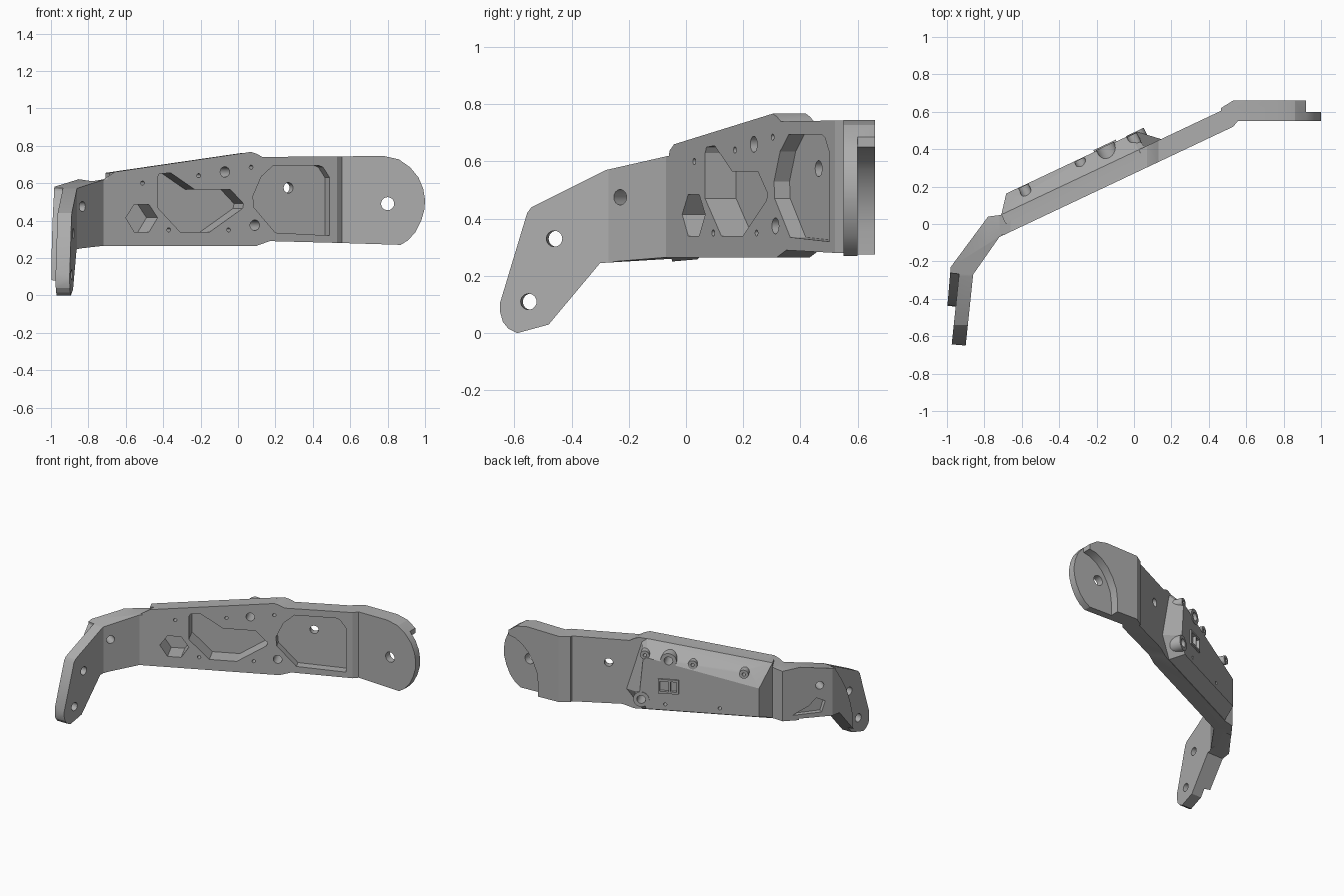
import bpy, bmesh, math
from mathutils import Vector

cube = bpy.data.objects.get("Cube")
if cube:
    bpy.data.objects.remove(cube, do_unlink=True)

grey = bpy.data.materials.new("plain grey")
grey.use_nodes = True
COLOUR = (0.42, 0.42, 0.42, 1)
grey.diffuse_color = COLOUR
grey.node_tree.nodes["Principled BSDF"].inputs["Base Color"].default_value = COLOUR


class Plane:
    """Upright plane: u is read along x or y, z is height, d is depth behind it."""

    def __init__(self, origin, along, axis):
        self.o, self.axis = Vector(origin), axis
        self.t = Vector(along).normalized()
        self.n = Vector((-self.t.y, self.t.x))

    def at(self, u, z, d):
        p = self.o + self.t * ((u - self.o[self.axis]) / self.t[self.axis]) + self.n * d
        return (p.x, p.y, z)

    def circle(self, u, z, r, sides=24):
        k = self.t[self.axis]
        steps = [2 * math.pi * i / sides for i in range(sides)]
        return [(u + r * k * math.cos(a), z + r * math.sin(a)) for a in steps]


beam = Plane((-0.72, -0.07), (1.25, 0.59), 0)
diagonal = Plane((-0.86, -0.27), (0.14, 0.2), 1)
leg = Plane((-0.86, -0.27), (0.04, 0.38), 1)
tab = Plane((0, 0.55), (1, 0), 0)
side = Plane((0, 0), (0, 1), 1)


def loft(name, loops):
    """Closed solid through loops with equal point counts."""
    bm = bmesh.new()
    rings = [[bm.verts.new(p) for p in loop] for loop in loops]
    bm.faces.new(rings[0])
    bm.faces.new(rings[-1])
    for a, b in zip(rings, rings[1:]):
        for i in range(len(a)):
            j = (i + 1) % len(a)
            bm.faces.new((a[i], a[j], b[j], b[i]))
    bmesh.ops.recalc_face_normals(bm, faces=bm.faces)
    mesh = bpy.data.meshes.new(name)
    bm.to_mesh(mesh)
    bm.free()
    mesh.materials.append(grey)
    ob = bpy.data.objects.new(name, mesh)
    bpy.context.collection.objects.link(ob)
    return ob


def prism(name, plane, pts, d0, d1):
    return loft(name, [[plane.at(u, z, d) for u, z in pts] for d in (d0, d1)])


def combine(target, tool, operation):
    mod = target.modifiers.new("bool", 'BOOLEAN')
    mod.object, mod.operation, mod.solver = tool, operation, 'EXACT'
    tool.hide_render = True
    bpy.context.view_layer.objects.active = target
    bpy.ops.object.modifier_apply(modifier=mod.name)
    bpy.data.objects.remove(tool, do_unlink=True)


def cut(plane, pts, d0, d1):
    combine(bracket, prism("cutter", plane, pts, d0, d1), 'DIFFERENCE')


# Bent bar, as seen from above
plan = [(-0.90, -0.65), (-0.86, -0.27), (-0.72, -0.07), (0.53, 0.52), (0.555, 0.55),
        (1.0, 0.55), (1.0, 0.66), (0.53, 0.66), (0.465, 0.62), (0.465, 0.605),
        (-0.715, 0.048), (-0.78, 0.04), (-0.98, -0.23), (-1.015, -0.64)]
bracket = loft("bracket_arm", [[(x, y, z) for x, y in plan] for z in (-0.05, 0.85)])

# Height outline of the beam and rounded tab
beam_outline = [(-1.1, -0.1), (-0.86, -0.1), (-0.85, 0.25), (-0.72, 0.265), (0.10, 0.265),
                (0.17, 0.29), (0.55, 0.28), (0.87, 0.27), (0.91, 0.295), (0.95, 0.34),
                (0.98, 0.40), (0.997, 0.46), (1.0, 0.51), (0.99, 0.57), (0.965, 0.63),
                (0.92, 0.685), (0.86, 0.727), (0.78, 0.745), (0.13, 0.74), (0.10, 0.757),
                (0.07, 0.767), (-0.66, 0.66), (-0.72, 0.62), (-0.78, 0.61), (-1.1, 0.66)]
combine(bracket, prism("cutter", tab, beam_outline, -2, 1), 'INTERSECT')

# Height outline of the leg and diagonal plate
leg_outline = [(-0.65, 0.075), (-0.64, 0.04), (-0.62, 0.015), (-0.59, 0), (-0.48, 0.03),
               (-0.30, 0.245), (-0.05, 0.26), (0, -0.2), (1, -0.2), (1, 1), (0, 1),
               (-0.06, 0.62), (-0.28, 0.57), (-0.54, 0.44), (-0.555, 0.42), (-0.65, 0.105)]
combine(bracket, prism("cutter", side, leg_outline, -2, 2), 'INTERSECT')

# Tapered housing on the back of the beam
base = [(-0.665, 0.27), (-0.665, 0.655), (0.07, 0.762), (0.10, 0.737), (0.19, 0.40), (0.10, 0.27)]
crown = [(-0.60, 0.31), (-0.60, 0.51), (0.06, 0.67), (0.08, 0.65), (0.10, 0.42), (0.06, 0.31)]
layers = [(base, 0.05), (base, 0.104), (crown, 0.195)]
housing = loft("housing", [[beam.at(u, z, d) for u, z in pts] for pts, d in layers])
combine(bracket, housing, 'UNION')

# Screw bosses, each with its bore right through the beam
small_screws = [(-0.51, 0.60), (-0.21, 0.64), (0.07, 0.685), (-0.37, 0.35), (-0.05, 0.35)]
large_screws = [(-0.07, 0.66), (0.09, 0.375)]
for spots, outer, bore, top in ((small_screws, 0.03, 0.011, 0.192),
                                (large_screws, 0.052, 0.028, 0.199)):
    for u, z in spots:
        combine(bracket, prism("boss", beam, beam.circle(u, z, outer), 0.05, top), 'UNION')
        cut(beam, beam.circle(u, z, bore), -0.1, 0.3)

# Front pockets: hexagon, angular and shield
hexagon = [(-0.60, 0.415), (-0.555, 0.485), (-0.475, 0.485), (-0.43, 0.415),
           (-0.475, 0.34), (-0.555, 0.34)]
angular = [(-0.43, 0.63), (-0.42, 0.65), (-0.36, 0.655), (-0.23, 0.565), (-0.04, 0.565),
           (0.03, 0.49), (0.025, 0.465), (-0.15, 0.34), (-0.31, 0.34), (-0.43, 0.47)]
shield = [(0.08, 0.53), (0.125, 0.635), (0.19, 0.695), (0.43, 0.695), (0.455, 0.685),
          (0.49, 0.63), (0.49, 0.32), (0.20, 0.335), (0.085, 0.47)]
for pts, depth in ((hexagon, 0.14), (angular, 0.12), (shield, 0.06)):
    cut(beam, pts, -0.1, depth)

# Small connector frame on the housing
def rect(u, z, w, h):
    return [(u - w, z - h), (u + w, z - h), (u + w, z + h), (u - w, z + h)]

combine(bracket, prism("connector", beam, rect(-0.07, 0.48, 0.06, 0.05), 0.18, 0.205), 'UNION')
cut(beam, rect(-0.045, 0.48, 0.026, 0.035), 0.185, 0.3)
cut(beam, rect(-0.10, 0.48, 0.018, 0.035), 0.185, 0.3)

# Stepped recess behind the tab
tab_step = [(1.1, 0.2), (0.69, 0.2), (0.69, 0.36), (0.70, 0.44), (0.73, 0.51), (0.77, 0.57),
            (0.82, 0.615), (0.87, 0.64), (0.92, 0.65), (0.92, 0.9), (1.1, 0.9)]
cut(tab, tab_step, 0.05, 0.3)

# Stepped recess outside the leg
leg_step = [(-0.8, -0.1), (-0.45, -0.1), (-0.45, 0.07), (-0.445, 0.18), (-0.42, 0.28),
            (-0.38, 0.39), (-0.33, 0.48), (-0.275, 0.56), (-0.275, 0.9), (-0.8, 0.9)]
cut(leg, leg_step, 0.075, 0.4)

# Shallow relief behind the diagonal plate
relief = [(-0.08, 0.29), (-0.24, 0.285), (-0.26, 0.36), (-0.21, 0.39), (-0.17, 0.34)]
cut(diagonal, relief, 0.085, 0.3)

# Mounting holes
for plane, u, z, r in ((tab, 0.80, 0.49, 0.035), (beam, 0.295, 0.575, 0.028),
                       (diagonal, -0.23, 0.475, 0.027),
                       (leg, -0.46, 0.33, 0.028), (leg, -0.55, 0.11, 0.028)):
    cut(plane, plane.circle(u, z, r), -0.1, 0.3)

# Smooth the round walls, keep the machined edges sharp
bpy.ops.object.select_all(action='DESELECT')
bracket.select_set(True)
bpy.context.view_layer.objects.active = bracket
bpy.ops.object.shade_smooth_by_angle(angle=math.radians(22))
